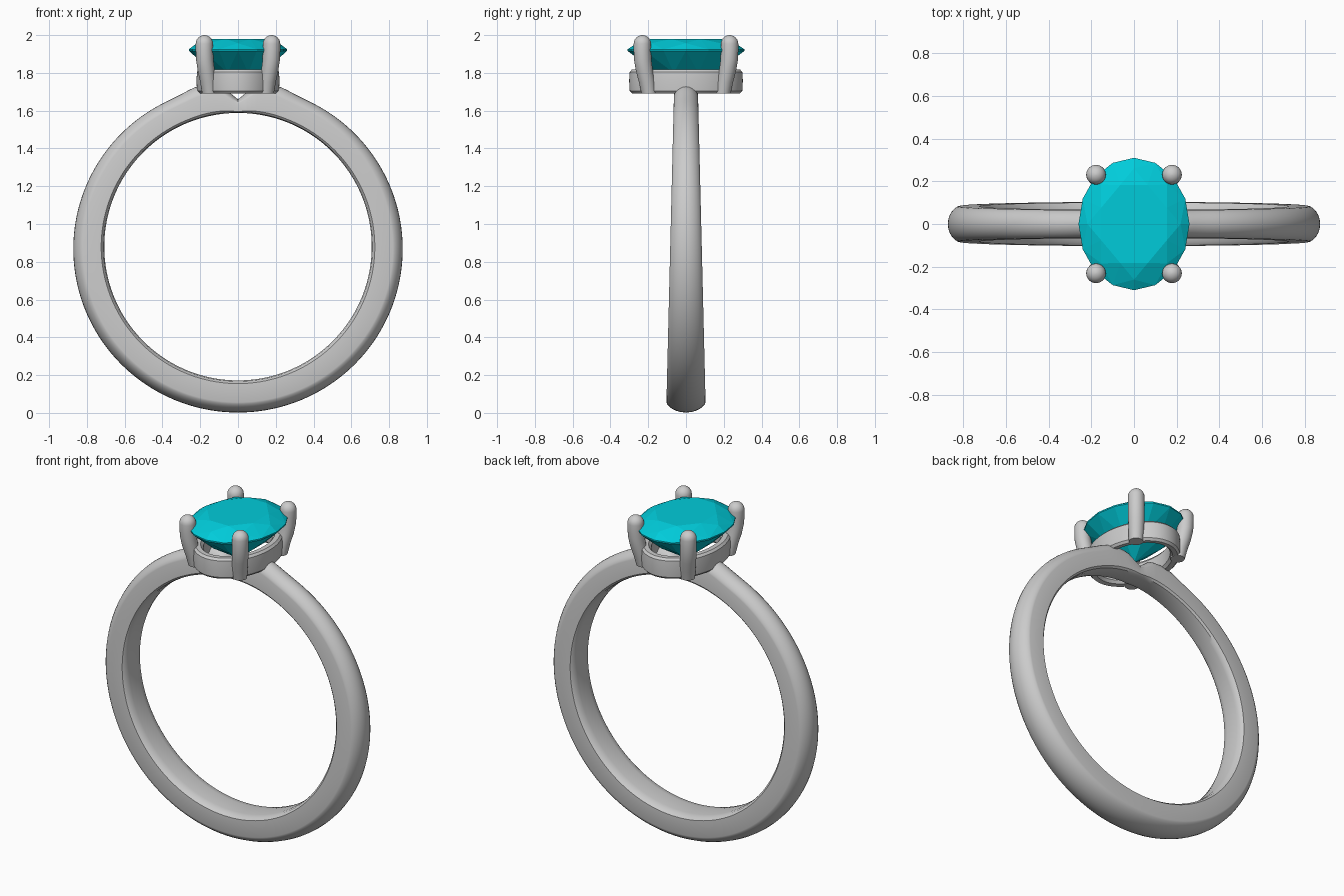
import bpy, bmesh, math
from math import sin, cos, pi, sqrt, exp
from mathutils import Vector

if "Cube" in bpy.data.objects:
    bpy.data.objects.remove(bpy.data.objects["Cube"])


def finish(bm, name, smooth=True):
    bmesh.ops.recalc_face_normals(bm, faces=bm.faces)
    mesh = bpy.data.meshes.new(name)
    bm.to_mesh(mesh)
    bm.free()
    ob = bpy.data.objects.new(name, mesh)
    bpy.context.collection.objects.link(ob)
    if smooth:
        bpy.ops.object.select_all(action='DESELECT')
        ob.select_set(True)
        bpy.context.view_layer.objects.active = ob
        bpy.ops.object.shade_smooth_by_angle(angle=math.radians(35))
    return ob


def loft(name, rings, closed):
    """Skin a list of closed point rings; loop round or cap the ends."""
    bm = bmesh.new()
    vs = [[bm.verts.new(p) for p in ring] for ring in rings]
    n = len(vs[0])
    pairs = list(zip(vs, vs[1:])) + ([(vs[-1], vs[0])] if closed else [])
    for a, b in pairs:
        for i in range(n):
            j = (i + 1) % n
            bm.faces.new((a[i], a[j], b[j], b[i]))
    if not closed:
        bm.faces.new(vs[0])
        bm.faces.new(vs[-1])
    return finish(bm, name)


# Band: domed section, wider at the bottom, raised shoulders, V notch on top
def band_section(t):
    inner = Vector((0.708 * sin(t), 0, 0.88 + 0.708 * cos(t)))
    outer = Vector((0.872 * sin(t), 0, 0.868 + 0.866 * cos(t)))
    if cos(t) > 0:
        x = abs(outer.x)
        outer.z += 0.022 * exp(-((x - 0.2) / 0.09) ** 2)
        outer.z = min(outer.z, 1.66 + 0.8 * x)
    ring = []
    # slightly rounded inside (comfort fit), then the domed outside
    profile = [(-1, 0.1), (-0.85, 0.03), (-0.5, 0), (0.5, 0), (0.85, 0.03), (1, 0.1)]
    for k in range(13):
        a = pi * k / 12
        profile.append((cos(a), 0.68 + 0.32 * sin(a) ** 1.3 if 0 < k < 12 else 0.68))
    for u, v in profile:
        p = inner.lerp(outer, v)
        half = 0.105 - 0.0245 * p.z
        ring.append((p.x, u * half, p.z))
    return ring


loft("band", [band_section(2 * pi * i / 192) for i in range(192)], True)


# Gallery: oval rail with softened edges under the stone
def gallery_section(t):
    prof = [(-0.055, 1.71), (-0.04, 1.695), (-0.012, 1.692), (0, 1.705),
            (0.003, 1.76), (0, 1.805), (-0.012, 1.818), (-0.04, 1.818), (-0.055, 1.80)]
    return [((0.217 + d) * cos(t), (0.298 + d) * sin(t), z) for d, z in prof]


loft("gallery_rail", [gallery_section(2 * pi * i / 96) for i in range(96)], True)

# Prongs: four curved claws with round tips
path = [(0.150, 0.196, 1.692, 0.040), (0.157, 0.206, 1.75, 0.043),
        (0.168, 0.220, 1.81, 0.045), (0.176, 0.229, 1.87, 0.046),
        (0.178, 0.231, 1.92, 0.046)]
for k in range(7):
    a = pi / 2 * k / 6
    path.append((0.178, 0.231, 1.954 + 0.046 * sin(a), max(0.046 * cos(a), 0.002)))
for sx, side in ((-1, "left"), (1, "right")):
    for sy, end in ((-1, "front"), (1, "back")):
        rings = [[(sx * x + r * cos(2 * pi * i / 24), sy * y + r * sin(2 * pi * i / 24), z)
                  for i in range(24)] for x, y, z, r in path]
        loft(f"prong_{end}_{side}", rings, False)

# Stone: flat-faceted oval brilliant, hull of its facet corners
bm = bmesh.new()
for count, offset, f, z in ((8, 0.5, 0.64, 1.98), (8, 0, 0.84, 1.957), (16, 0, 1, 1.925),
                            (16, 0, 1, 1.917), (8, 0.5, 0.55, 1.80)):
    for i in range(count):
        a = 2 * pi * (i + offset) / count
        bm.verts.new((0.26 * f * cos(a), 0.31 * f * sin(a), z))
bm.verts.new((0, 0, 1.697))
bmesh.ops.convex_hull(bm, input=bm.verts)
bmesh.ops.dissolve_limit(bm, angle_limit=0.01, verts=bm.verts, edges=bm.edges)
stone = finish(bm, "stone", smooth=False)
mat = bpy.data.materials.new("teal")
mat.diffuse_color = (0.0, 0.6, 0.7, 1)
mat.use_nodes = True
mat.node_tree.nodes["Principled BSDF"].inputs["Base Color"].default_value = mat.diffuse_color
stone.data.materials.append(mat)
